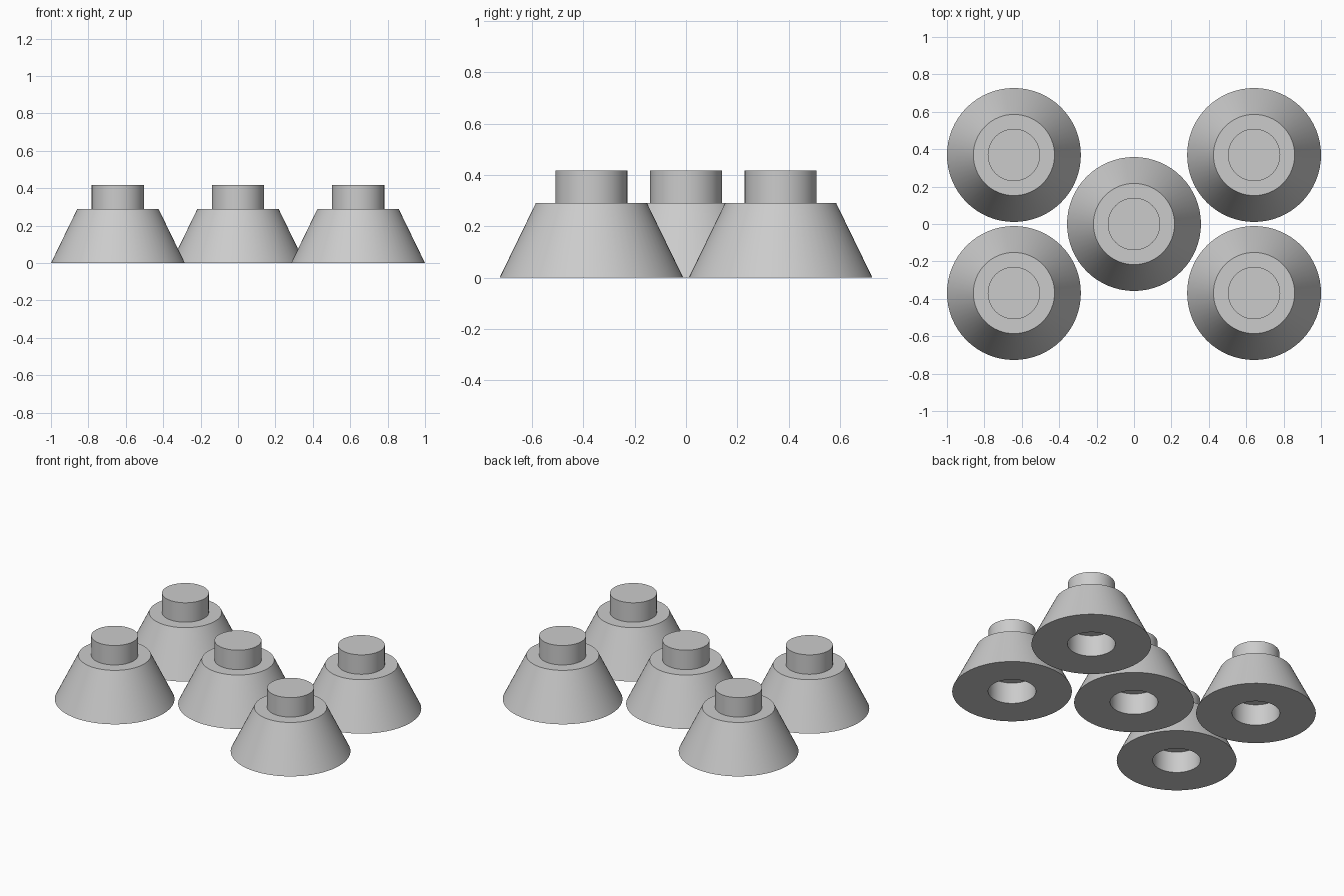
import bpy, bmesh, math

if "Cube" in bpy.data.objects:
    bpy.data.objects.remove(bpy.data.objects["Cube"])

SEGMENTS = 64

grey = bpy.data.materials.new("light_grey")
grey.diffuse_color = (0.6, 0.6, 0.6, 1)
grey.use_nodes = True
grey.node_tree.nodes["Principled BSDF"].inputs["Base Color"].default_value = grey.diffuse_color

# Half section (radius, height): socket ceiling, socket wall, base, cone, shoulder, peg
PROFILE = [(0, 0.14), (0.143, 0.14), (0.143, 0), (0.358, 0),
           (0.217, 0.29), (0.14, 0.29), (0.14, 0.418), (0, 0.418)]


def stacking_cone(name, x, y):
    """Revolve the half section into one cone with a peg above and a socket below."""
    bm = bmesh.new()
    verts = [bm.verts.new((r, 0, z)) for r, z in PROFILE]
    edges = [bm.edges.new(pair) for pair in zip(verts, verts[1:])]
    bmesh.ops.spin(bm, geom=verts + edges, cent=(0, 0, 0), axis=(0, 0, 1),
                   angle=math.tau, steps=SEGMENTS, use_duplicate=False)
    bmesh.ops.remove_doubles(bm, verts=bm.verts, dist=1e-4)
    bmesh.ops.recalc_face_normals(bm, faces=bm.faces)
    mesh = bpy.data.meshes.new(name)
    bm.to_mesh(mesh)
    bm.free()
    mesh.materials.append(grey)
    obj = bpy.data.objects.new(name, mesh)
    obj.location = (x, y, 0)
    bpy.context.collection.objects.link(obj)
    obj.select_set(True)
    bpy.context.view_layer.objects.active = obj


# Centre cone and four corner cones
stacking_cone("centre_cone", 0, 0)
for side, x in (("left", -0.642), ("right", 0.642)):
    for end, y in (("front", -0.369), ("back", 0.369)):
        stacking_cone(f"{end}_{side}_cone", x, y)

bpy.ops.object.shade_smooth_by_angle(angle=math.radians(30))
